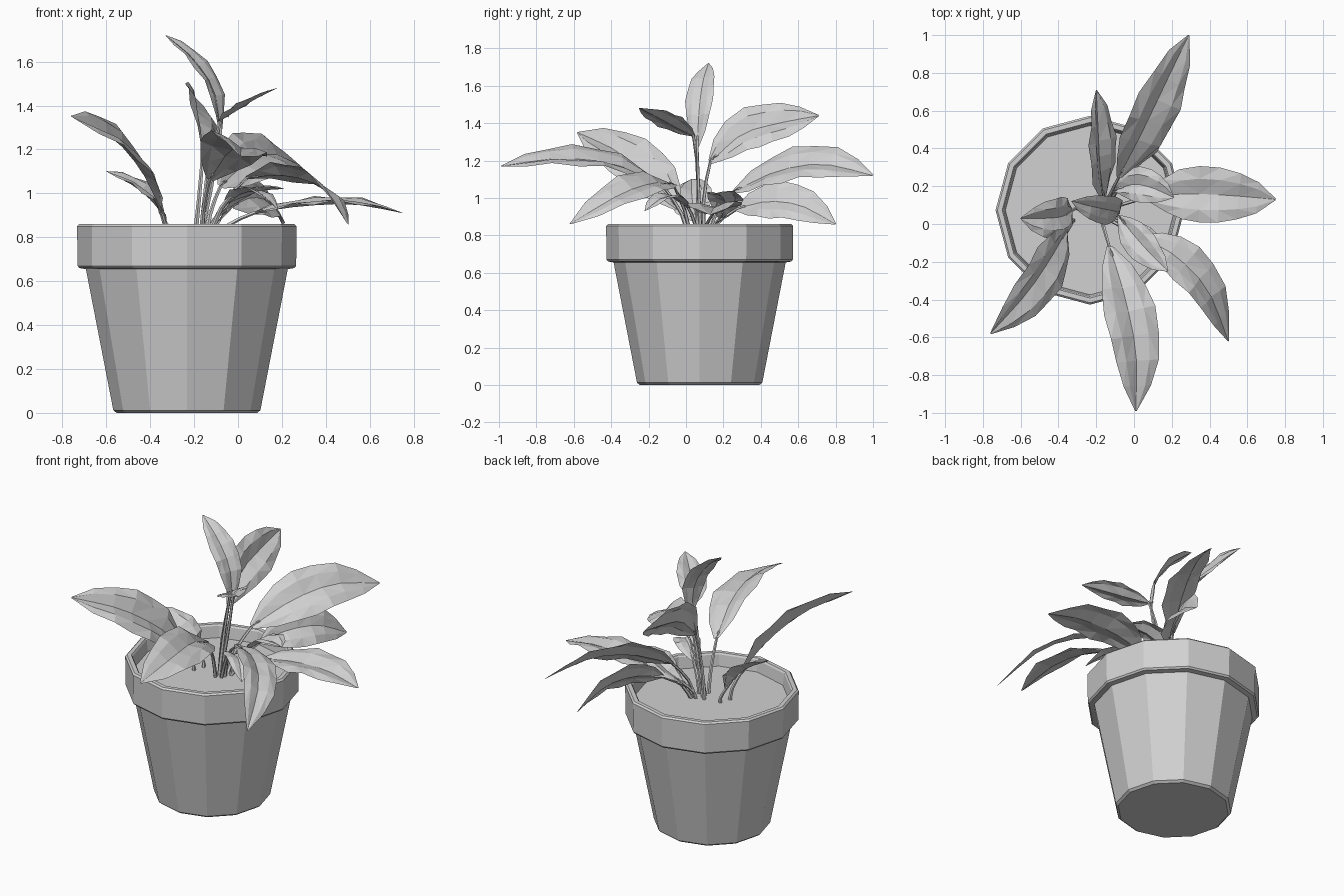
import bpy
import bmesh
import math
from mathutils import Vector

cube = bpy.data.objects.get("Cube")
if cube:
    bpy.data.objects.remove(cube)

grey = bpy.data.materials.new("plain_grey")
grey.use_nodes = True
grey.diffuse_color = (0.64, 0.64, 0.64, 1)
grey.node_tree.nodes["Principled BSDF"].inputs["Base Color"].default_value = (0.64, 0.64, 0.64, 1)

POT_CENTRE = Vector((-0.233, 0.073, 0))
SOIL_HEIGHT = 0.78


def finish(bm, name):
    """Turn a bmesh into a flat shaded object."""
    mesh = bpy.data.meshes.new(name)
    bm.to_mesh(mesh)
    bm.free()
    mesh.materials.append(grey)
    obj = bpy.data.objects.new(name, mesh)
    bpy.context.collection.objects.link(obj)


def bridge(bm, rings, closed):
    """Join neighbouring rows of vertices with quads."""
    for low, high in zip(rings, rings[1:]):
        count = len(low)
        for i in range(count if closed else count - 1):
            j = (i + 1) % count
            bm.faces.new((low[i], low[j], high[j], high[i]))


def lathe(name, profile, sides, cap_start=False, cap_end=False):
    """Spin a radius and height profile around the pot axis."""
    bm = bmesh.new()
    rings = []
    for radius, height in profile:
        ring = []
        for i in range(sides):
            a = math.tau * i / sides
            ring.append(bm.verts.new(POT_CENTRE + Vector((radius * math.cos(a), radius * math.sin(a), height))))
        rings.append(ring)
    bridge(bm, rings, True)
    if cap_start:
        bm.faces.new(rings[0][::-1])
    if cap_end:
        bm.faces.new(rings[-1])
    finish(bm, name)


def spline(points, t):
    """Smooth curve through the points, t from 0 to 1."""
    pts = [Vector(p) for p in points]
    pts = [2 * pts[0] - pts[1]] + pts + [2 * pts[-1] - pts[-2]]
    spans = len(pts) - 3
    k = min(int(t * spans), spans - 1)
    u = t * spans - k
    a, b, c, d = pts[k:k + 4]
    return 0.5 * (2 * b + (c - a) * u + (2 * a - 5 * b + 4 * c - d) * u ** 2
                  + (3 * b - a - 3 * c + d) * u ** 3)


def stalk(name, root, joint, heading):
    """Thin tapered stem rising from the soil and bending into the leaf."""
    root, joint = Vector((root[0], root[1], SOIL_HEIGHT - 0.02)), Vector(joint)
    middle = (root + joint) / 2 - heading * 0.03 + Vector((0, 0, 0.02))
    path = [root, middle, joint, joint + heading * 0.06]
    bm = bmesh.new()
    rings = []
    steps = 6
    for s in range(steps + 1):
        t = s / steps
        centre = spline(path, t)
        along = (spline(path, min(t + 0.05, 1)) - spline(path, max(t - 0.05, 0))).normalized()
        side = along.orthogonal().normalized()
        other = along.cross(side)
        radius = 0.012 - 0.006 * t
        rings.append([bm.verts.new(centre + radius * (math.cos(a) * side + math.sin(a) * other))
                      for a in (math.tau * i / 5 for i in range(5))])
    bridge(bm, rings, True)
    bm.faces.new(rings[-1])
    finish(bm, name + "_stalk")


def leaf(name, points, width, normal, root=(-0.16, 0.06), fold=0.16):
    """Pointed blade, creased along its midrib, facing along the normal."""
    outline = (0.12, 0.58, 0.88, 1.0, 0.97, 0.82, 0.55, 0.03)
    steps = len(outline) - 1
    up = Vector(normal).normalized()
    bm = bmesh.new()
    rows = []
    for s, share in enumerate(outline):
        t = s / steps
        centre = spline(points, t)
        along = (spline(points, min(t + 0.04, 1)) - spline(points, max(t - 0.04, 0))).normalized()
        side = along.cross(up).normalized()
        face_up = side.cross(along)
        half = width / 2 * share
        wave = 0.06 * (-1) ** s
        rows.append([bm.verts.new(centre + side * half * u
                                  + face_up * half * (fold * lift + wave * u * abs(u)))
                     for u, lift in ((-1, 0.9), (-0.55, 1.1), (0, 0), (0.55, 1.1), (1, 0.9))])
    bridge(bm, rows, False)
    bmesh.ops.triangulate(bm, faces=bm.faces[:])
    finish(bm, name)
    heading = (spline(points, 0.1) - Vector(points[0])).normalized()
    stalk(name, root, points[0], heading)


# Pot with a thick collar, open above the soil
lathe("pot", [(0.32, 0), (0.335, 0.012), (0.46, 0.655), (0.49, 0.66), (0.498, 0.67),
              (0.5, 0.85), (0.49, 0.86), (0.465, 0.86), (0.458, 0.85), (0.445, SOIL_HEIGHT - 0.02)],
      12, cap_start=True)
lathe("soil", [(0.45, SOIL_HEIGHT)], 12, cap_end=True)

# Tall upper leaves
leaf("upright_leaf", [(-0.08, 0.06, 1.27), (-0.11, 0.07, 1.47), (-0.21, 0.09, 1.62), (-0.33, 0.12, 1.72)],
     0.16, (0.8, -0.4, 0.45), root=(-0.18, 0.08))
leaf("high_front_leaf", [(-0.08, 0.04, 1.33), (0, -0.06, 1.38), (0.08, -0.15, 1.43), (0.18, -0.25, 1.48)],
     0.18, (-0.5, 0.15, 0.9), root=(-0.17, 0.05))
leaf("high_back_leaf", [(-0.16, 0.13, 1.19), (-0.18, 0.3, 1.34), (-0.19, 0.5, 1.4), (-0.2, 0.71, 1.44)],
     0.26, (0.8, -0.05, 0.52), root=(-0.2, 0.1), fold=0.22)

# Large spreading leaves
leaf("back_leaf", [(-0.08, 0.25, 1.03), (0.04, 0.48, 1.14), (0.16, 0.73, 1.18), (0.29, 1, 1.12)],
     0.3, (0.57, -0.25, 0.8), root=(-0.15, 0.11))
leaf("front_leaf", [(-0.13, -0.12, 1.06), (-0.05, -0.38, 1.18), (0.01, -0.68, 1.21), (0.01, -0.99, 1.17)],
     0.29, (0.4, 0, 1), root=(-0.17, 0.02))
leaf("right_front_leaf", [(-0.36, -0.04, 0.94), (-0.44, -0.18, 1.1), (-0.57, -0.37, 1.25), (-0.76, -0.58, 1.35)],
     0.29, (0.78, -0.03, 0.6), root=(-0.32, 0.02), fold=0.24)
leaf("left_front_leaf", [(0.04, -0.07, 1.07), (0.22, -0.17, 1.08), (0.39, -0.35, 1.02), (0.5, -0.62, 0.86)],
     0.24, (0.62, -0.03, 0.75), root=(-0.14, 0.03))
leaf("left_leaf", [(0.07, 0.14, 0.91), (0.28, 0.16, 0.94), (0.52, 0.15, 0.95), (0.75, 0.13, 0.91)],
     0.3, (0, -0.08, 1), root=(-0.12, 0.08))

# Low and young leaves
leaf("low_back_leaf", [(-0.03, 0.27, 0.94), (0.06, 0.43, 0.98), (0.14, 0.61, 0.96), (0.2, 0.8, 0.86)],
     0.24, (0.85, -0.1, 0.58), root=(-0.13, 0.12))
leaf("small_left_leaf", [(-0.1, 0.18, 0.89), (0, 0.21, 0.96), (0.1, 0.19, 1.01), (0.21, 0.14, 1.02)],
     0.19, (-0.3, 0.1, 1), root=(-0.14, 0.1), fold=0.25)
leaf("low_front_leaf", [(-0.06, 0.01, 0.95), (0.02, -0.06, 1), (0.1, -0.13, 1), (0.18, -0.22, 0.93)],
     0.15, (0.3, -0.1, 1), root=(-0.13, 0.05))
leaf("small_right_leaf", [(-0.33, 0.07, 0.87), (-0.38, 0.04, 0.95), (-0.47, 0.03, 1.03), (-0.6, 0.03, 1.1)],
     0.23, (0.6, -0.2, 0.75), root=(-0.3, 0.08), fold=0.25)
